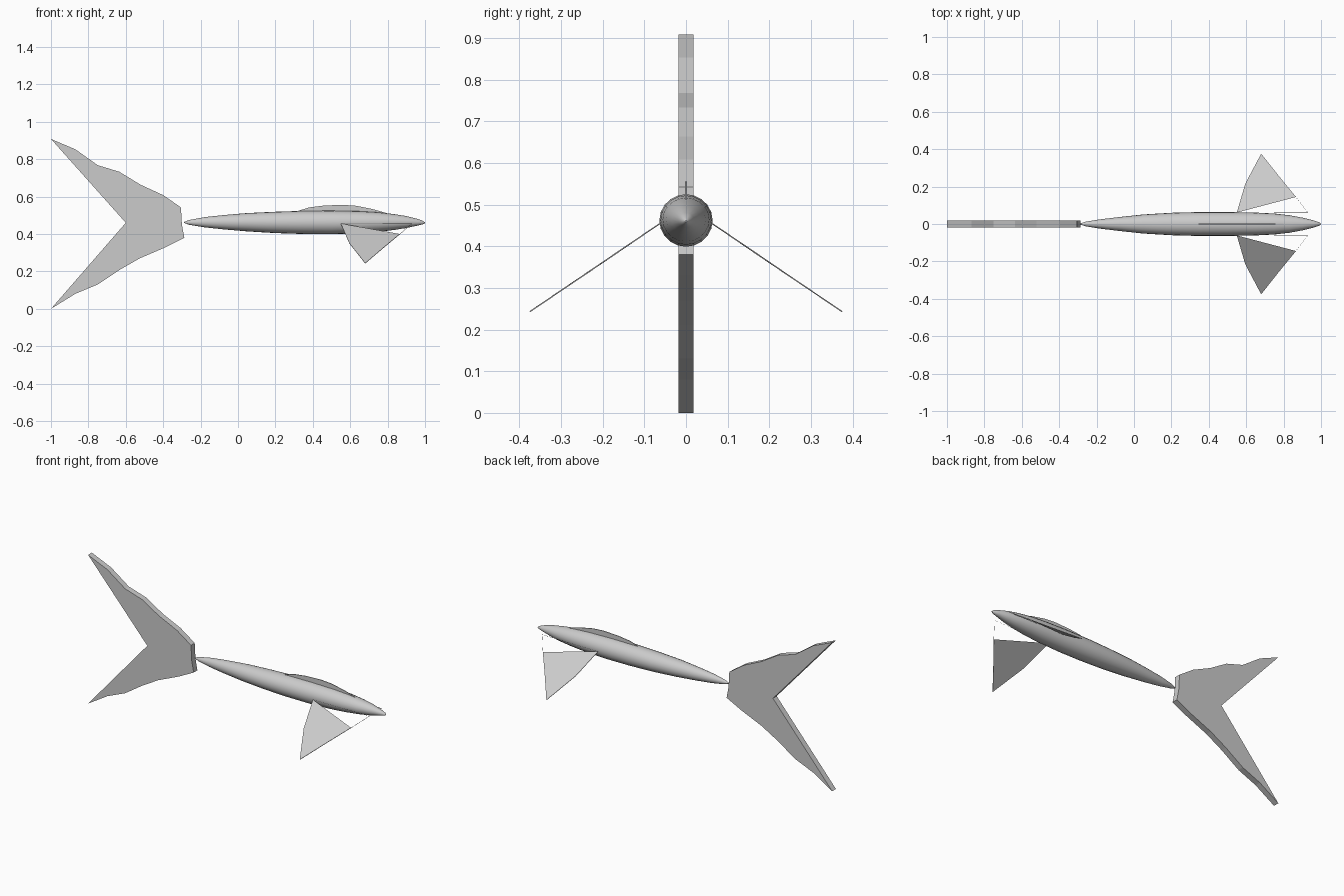
import bpy, bmesh
from math import cos, sin, pi, radians
from mathutils import Vector

if "Cube" in bpy.data.objects:
    bpy.data.objects.remove(bpy.data.objects["Cube"])


def add_mesh(name, verts, faces, smooth=False):
    me = bpy.data.meshes.new(name)
    me.from_pydata(verts, [], faces)
    bm = bmesh.new()
    bm.from_mesh(me)
    bmesh.ops.recalc_face_normals(bm, faces=bm.faces)
    bm.to_mesh(me)
    bm.free()
    ob = bpy.data.objects.new(name, me)
    bpy.context.collection.objects.link(ob)
    if smooth:
        bpy.context.view_layer.objects.active = ob
        ob.select_set(True)
        bpy.ops.object.shade_smooth_by_angle(angle=radians(40))
        ob.select_set(False)
    return ob


def slab(name, outline, offset, cap=None):
    """Outline swept to both sides by offset; cap lists the outline corners that are filled."""
    n = len(outline)
    cap = cap or list(range(n))
    off = Vector(offset)
    verts = [Vector(p) - off for p in outline] + [Vector(p) + off for p in outline]
    faces = [(i, (i + 1) % n, n + (i + 1) % n, n + i) for i in range(n)]
    faces += [cap, [n + i for i in reversed(cap)]]
    return add_mesh(name, verts, faces)


# Spindle body: (x, centre z, half height, half width)
sections = [(-0.288, 0.462, 0.003, 0.003), (-0.26, 0.462, 0.013, 0.012),
            (-0.18, 0.463, 0.027, 0.025), (-0.08, 0.463, 0.038, 0.037),
            (0.05, 0.463, 0.049, 0.051), (0.2, 0.462, 0.057, 0.060),
            (0.35, 0.462, 0.062, 0.064), (0.5, 0.462, 0.063, 0.064),
            (0.65, 0.463, 0.059, 0.061), (0.75, 0.464, 0.052, 0.056),
            (0.83, 0.464, 0.043, 0.047), (0.9, 0.464, 0.032, 0.034),
            (0.96, 0.463, 0.018, 0.019), (0.99, 0.461, 0.009, 0.009),
            (1.0, 0.46, 0.002, 0.002)]
N = 20
verts = [(x, w * cos(2 * pi * k / N), z + h * sin(2 * pi * k / N))
         for x, z, h, w in sections for k in range(N)]
faces = [(r * N + k, r * N + (k + 1) % N, (r + 1) * N + (k + 1) % N, (r + 1) * N + k)
         for r in range(len(sections) - 1) for k in range(N)]
faces += [list(range(N)), [len(verts) - 1 - k for k in range(N)]]
add_mesh("body", verts, faces, smooth=True)

# Forked tail slab
tail = [(-1, 0.908), (-0.87, 0.853), (-0.75, 0.768), (-0.635, 0.733), (-0.52, 0.663),
        (-0.40, 0.608), (-0.305, 0.542), (-0.30, 0.45), (-0.287, 0.38), (-0.385, 0.33),
        (-0.525, 0.27), (-0.63, 0.21), (-0.75, 0.13), (-0.87, 0.08), (-1, 0), (-0.60, 0.46)]
slab("tail_fin", [(x, 0, z) for x, z in tail], (0, 0.018, 0))

# Low dorsal fin
dorsal = [(0.30, 0.50), (0.31, 0.52), (0.38, 0.542), (0.46, 0.552), (0.56, 0.556), (0.63, 0.551),
          (0.72, 0.533), (0.80, 0.51), (0.78, 0.48)]
slab("dorsal_fin", [(x, 0, z) for x, z in dorsal], (0, 0.002, 0))

# Paired side fins: filled blade plus a thin open rim running towards the nose
for side, label in ((1, "left"), (-1, "right")):
    pts = [(0.55, 0.062, 0.455), (0.595, 0.215, 0.351), (0.68, 0.375, 0.243),
           (0.775, 0.255, 0.324), (0.865, 0.145, 0.399), (0.93, 0.06, 0.456)]
    slab("side_fin_" + label, [(x, y * side, z) for x, y, z in pts],
         (0, 0.0008 * side, 0.0012), cap=[0, 1, 2, 3, 4])
